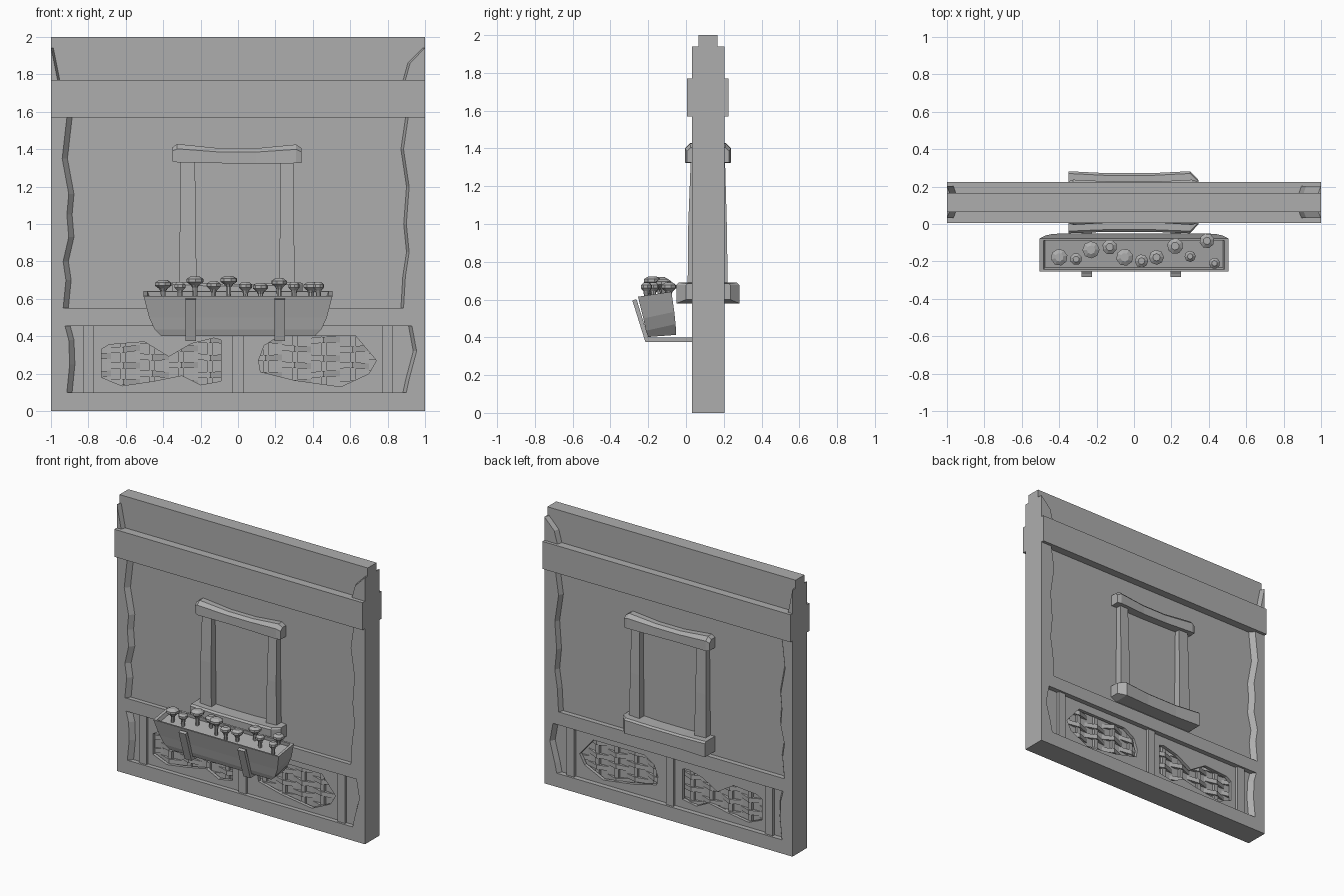
import bpy, bmesh, math, random
from mathutils import Vector

random.seed(4)
if "Cube" in bpy.data.objects:
    bpy.data.objects.remove(bpy.data.objects["Cube"], do_unlink=True)

grey = bpy.data.materials.new("plain grey")
grey.use_nodes = True
grey.diffuse_color = (0.42, 0.42, 0.42, 1)
grey.node_tree.nodes["Principled BSDF"].inputs["Base Color"].default_value = grey.diffuse_color

# Wall depths: timber faces, plaster faces, centre plane
FRONT, BACK = 0.033, 0.203
P_FRONT, P_BACK = 0.065, 0.167
MID = (FRONT + BACK) / 2


def finish(name, bm):
    bmesh.ops.recalc_face_normals(bm, faces=bm.faces)
    mesh = bpy.data.meshes.new(name)
    bm.to_mesh(mesh)
    bm.free()
    mesh.materials.append(grey)
    obj = bpy.data.objects.new(name, mesh)
    bpy.context.collection.objects.link(obj)
    return obj


def loft(name, rings):
    """Skin a list of equal-length point rings and cap both ends."""
    bm = bmesh.new()
    loops = [[bm.verts.new(p) for p in ring] for ring in rings]
    n = len(loops[0])
    for a, b in zip(loops, loops[1:]):
        for i in range(n):
            j = (i + 1) % n
            bm.faces.new((a[i], a[j], b[j], b[i]))
    bm.faces.new(loops[0])
    bm.faces.new(loops[-1])
    return finish(name, bm)


def rect(x0, x1, y0, y1, z):
    return [(x0, y0, z), (x1, y0, z), (x1, y1, z), (x0, y1, z)]


def box(name, x0, x1, y0, y1, z0, z1):
    return loft(name, [rect(x0, x1, y0, y1, z0), rect(x0, x1, y0, y1, z1)])


# Horizontal timbers
box("bottom_rail", -1, 1, FRONT, BACK, 0, 0.10)
box("middle_rail", -1, 1, FRONT, BACK, 0.455, 0.55)
box("top_beam", -1, 1, 0.005, 0.225, 1.57, 1.77)

# Plaster fields
box("main_plaster", -0.99, 0.99, P_FRONT, P_BACK, 0.54, 1.58)
box("upper_plaster", -1, 1, P_FRONT, P_BACK, 1.76, 2)


def side_post(name, side, edge, bevel=0.028):
    """Rough timber whose inner edge follows (x, z) points and is chamfered."""
    rings = []
    for x, z in edge:
        inner = x - bevel
        rings.append([(side * px, py, z) for px, py in (
            (1, FRONT), (x, FRONT), (inner, P_FRONT),
            (inner, P_BACK), (x, BACK), (1, BACK))])
    loft(name, rings)


side_post("right_wall_post", -1, [(.935, .55), (.92, .70), (.935, .80), (.905, .93),
          (.915, 1.05), (.905, 1.16), (.94, 1.35), (.915, 1.57)])
side_post("left_wall_post", 1, [(.885, .55), (.895, .72), (.915, .85), (.90, 1.0),
          (.915, 1.2), (.885, 1.4), (.91, 1.57)], 0.014)
side_post("right_lower_post", -1, [(.915, .10), (.90, .25), (.905, .38), (.925, .455)])
side_post("left_lower_post", 1, [(.90, .10), (.915, .17), (.955, .32), (.93, .455)], 0.018)
side_post("right_top_block", -1, [(.965, 1.77), (.999, 1.94)], 0.012)
side_post("left_top_block", 1, [(.895, 1.77), (.92, 1.86), (.998, 1.94)], 0.012)

# Small uprights between the lower panels
for name, x in (("right", -0.8), ("middle", 0), ("left", 0.8)):
    box(name + "_lower_upright", x - 0.03, x + 0.03, 0.048, 0.188, 0.09, 0.46)

# Broken lower plaster: one holed plate on each face of the wall
HOLES = [
    [(-.73, .33), (-.69, .355), (-.50, .37), (-.37, .29), (-.25, .36), (-.13, .39), (-.09, .38),
     (-.09, .16), (-.2, .14), (-.3, .19), (-.45, .16), (-.62, .135), (-.73, .18)],
    [(.11, .27), (.14, .35), (.22, .40), (.63, .40), (.74, .27), (.70, .2),
     (.55, .13), (.3, .165), (.12, .21)]]


def holed_plate(name, y, depth):
    bm = bmesh.new()
    edges = []
    border = [(-.98, .09), (.98, .09), (.98, .46), (-.98, .46)]
    for outline in [border] + HOLES:
        vs = [bm.verts.new((x, y, z)) for x, z in outline]
        edges += [bm.edges.new((a, b)) for a, b in zip(vs, vs[1:] + vs[:1])]
    bmesh.ops.triangle_fill(bm, use_beauty=True, edges=edges, normal=(0, -1, 0))
    new = bmesh.ops.extrude_face_region(bm, geom=bm.faces[:])["geom"]
    bmesh.ops.translate(bm, vec=(0, depth, 0),
                        verts=[v for v in new if isinstance(v, bmesh.types.BMVert)])
    finish(name, bm)


holed_plate("front_lower_plaster", P_FRONT, 0.024)
holed_plate("back_lower_plaster", P_BACK, -0.024)
box("lower_core", -0.98, 0.98, MID - 0.006, MID + 0.006, 0.09, 0.46)

# Woven laths showing through the holes
for side, name in ((-1, "right"), (1, "left")):
    for i in range(4):
        x = side * (0.15 + 0.155 * i)
        box(f"{name}_stake_{i}", x - 0.015, x + 0.015, MID - 0.026, MID + 0.026, 0.11, 0.43)
    for row in range(6):
        rings = []
        z0 = 0.15 + row * 0.046
        for k in range(10):
            x = side * (0.07 + 0.0775 * k)
            wave = math.sin((k - 1) * math.pi / 2 + math.pi / 2) * (-1) ** row
            y = MID + 0.027 * wave
            z = z0 + random.uniform(-0.007, 0.007)
            rings.append([(x, y - .01, z - .016), (x, y + .01, z - .016),
                          (x, y + .01, z + .016), (x, y - .01, z + .016)])
        loft(f"{name}_lath_{row}", rings)

# Window: jambs, sagging lintel and heavy sill
for name, x0, x1 in (("right_jamb", -0.315, -0.22), ("left_jamb", 0.22, 0.305)):
    loft(name, [rect(x0, x1, 0.008, 0.222, 0.6),
                rect(x0 + 0.004, x1 - 0.006, 0.012, 0.216, 1.0),
                rect(x0 + 0.008, x1 - 0.01, 0.026, 0.206, 1.36)])


def across(name, stations):
    """Chamfered beam along x from (x, y front, y back, z bottom, z top, chamfer)."""
    loft(name, [[(x, f, b), (x, f, t - c), (x, f + c, t), (x, k - c, t), (x, k, t - c), (x, k, b)]
                for x, f, k, b, t, c in stations])


across("window_lintel", [
    (-.35, .005, .228, 1.335, 1.41, .02), (-.325, -.005, .237, 1.33, 1.428, .026),
    (-.1, .008, .226, 1.325, 1.405, .02), (.1, .008, .226, 1.322, 1.405, .02),
    (.31, -.005, .237, 1.325, 1.425, .026), (.34, .005, .228, 1.325, 1.405, .02)])
across("window_sill", [
    (-.35, -.05, .282, .58, .69, .012), (-.15, -.042, .272, .58, .68, .012),
    (.1, -.042, .272, .58, .68, .012), (.30, -.05, .282, .58, .69, .012),
    (.345, 0, .235, .60, .685, .008)])

# Leaning planter trough with a sunken soil bed
levels = [(0.41, -.20, -.052, .402, .413), (0.445, -.212, -.055, .435, .47),
          (0.475, -.226, -.062, .50, .535), (0.505, -.254, -.077, .615, .642),
          (0.485, -.242, -.088, .615, .64), (0.475, -.232, -.085, .59, .615)]
loft("planter_trough", [[(-w, f, zf), (w, f, zf), (w, b, zb), (-w, b, zb)]
                        for w, f, b, zf, zb in levels])

# Bent planter brackets
bracket = [(.04, .375), (-.215, .375), (-.284, .595), (-.262, .602), (-.2, .40), (.04, .40)]
for name, x in (("right_bracket", -0.252), ("left_bracket", 0.222)):
    loft(name, [[(px, y, z) for y, z in bracket] for px in (x - 0.028, x + 0.028)])

# Flowers: thin flared stems with faceted heads
flowers = [(-.40, -.178, .045, .70), (-.31, -.188, .032, .69), (-.23, -.138, .046, .72),
           (-.13, -.123, .04, .695), (-.05, -.178, .046, .722), (.04, -.198, .036, .69),
           (.12, -.178, .04, .685), (.22, -.118, .043, .71), (.30, -.173, .03, .69),
           (.39, -.09, .04, .69), (.43, -.21, .03, .69)]
for i, (x, y, r, top) in enumerate(flowers):
    turn = random.uniform(0, 1)
    rings = []
    for radius, z in ((.012, .585), (.014, top - .06), (.55 * r, top - .045), (r, top - .03),
                      (r, top - .014), (.5 * r, top)):
        rings.append([(x + radius * math.cos(turn + a * math.tau / 8),
                       y + radius * math.sin(turn + a * math.tau / 8), z) for a in range(8)])
    loft(f"flower_{i}", rings)
